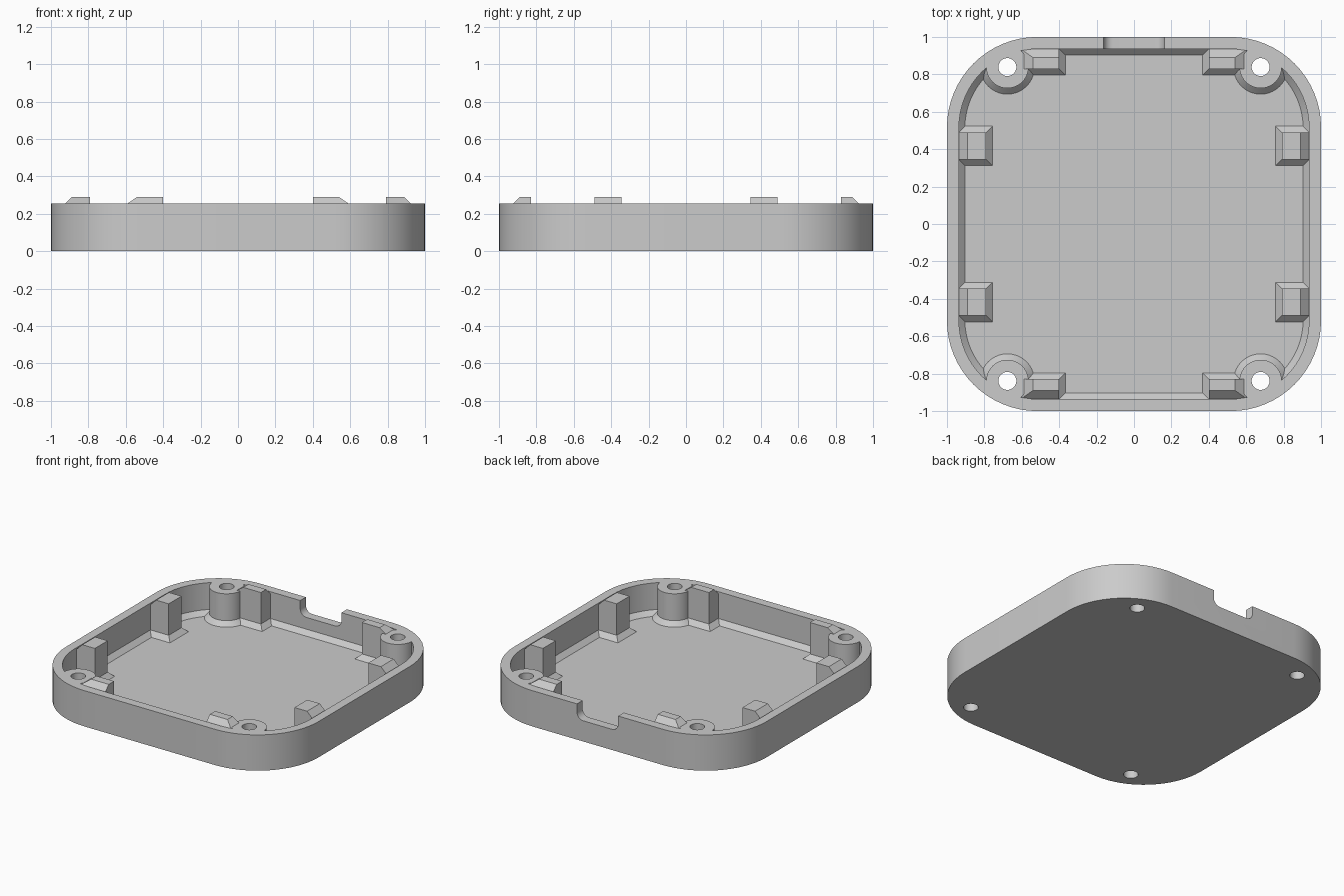
import bpy
import bmesh
from math import cos, sin, pi, radians

cube = bpy.data.objects.get("Cube")
if cube:
    bpy.data.objects.remove(cube, do_unlink=True)

grey = bpy.data.materials.new("light grey plastic")
grey.use_nodes = True
grey.diffuse_color = (0.6, 0.6, 0.6, 1)
grey.node_tree.nodes["Principled BSDF"].inputs["Base Color"].default_value = (0.6, 0.6, 0.6, 1)

HEIGHT, MM, WALL = 0.256, 0.032, 0.064   # rim height, chamfer size, wall thickness
CORNERS = [(sx, sy) for sx in (-1, 1) for sy in (-1, 1)]


def ring(x0, x1, y0, y1, z, r=0, n=16):
    """Rectangle outline, with corners rounded when r is given."""
    pts = []
    for i, (cx, cy) in enumerate([(x1 - r, y1 - r), (x0 + r, y1 - r), (x0 + r, y0 + r), (x1 - r, y0 + r)]):
        for k in range(n + 1 if r else 1):
            a = (i + k / n) * pi / 2
            pts.append((cx + r * cos(a), cy + r * sin(a), z))
    return pts


def square(half, r, z):
    return ring(-half, half, -half, half, z, r)


def circle(x, y, r, z):
    return ring(x - r, x + r, y - r, y + r, z, r, 10)


def loft(name, rings, sx=1, sy=1):
    """Closed solid through a stack of outlines, mirrored by sx and sy."""
    bm = bmesh.new()
    loops = [[bm.verts.new((x * sx, y * sy, z)) for x, y, z in pts] for pts in rings]
    n = len(loops[0])
    for a, b in zip(loops, loops[1:]):
        for i in range(n):
            j = (i + 1) % n
            bm.faces.new((a[i], a[j], b[j], b[i]))
    bm.faces.new(loops[0][::-1])
    bm.faces.new(loops[-1])
    bmesh.ops.remove_doubles(bm, verts=bm.verts, dist=1e-5)
    bmesh.ops.recalc_face_normals(bm, faces=bm.faces)
    mesh = bpy.data.meshes.new(name)
    bm.to_mesh(mesh)
    bm.free()
    mesh.materials.append(grey)
    obj = bpy.data.objects.new(name, mesh)
    bpy.context.collection.objects.link(obj)
    return obj


def combine(target, tool, operation):
    """Apply a boolean and discard the tool."""
    bpy.context.view_layer.objects.active = target
    mod = target.modifiers.new(operation, 'BOOLEAN')
    mod.operation, mod.object, mod.solver = operation, tool, 'EXACT'
    bpy.ops.object.modifier_apply(modifier=mod.name)
    bpy.data.objects.remove(tool, do_unlink=True)


# Cavity with a chamfered foot, leaving flared screw bosses standing
BOSS_X, BOSS_Y, BOSS_R = 0.677, 0.839, 0.113
inner, radius = 1 - WALL, 0.484 - WALL
cavity = loft("cavity", [square(inner - MM, radius - MM, MM),
                         square(inner, radius, 2 * MM),
                         square(inner, radius, 0.4)])
for sx, sy in CORNERS:
    boss = loft("boss", [circle(BOSS_X, BOSS_Y, BOSS_R + 2 * MM, 0),
                         circle(BOSS_X, BOSS_Y, BOSS_R, 2 * MM),
                         circle(BOSS_X, BOSS_Y, BOSS_R, 0.5)], sx, sy)
    combine(cavity, boss, 'DIFFERENCE')

# Tray
tray = loft("tray", [square(1, 0.484, 0), square(1, 0.484, HEIGHT)])
combine(tray, cavity, 'DIFFERENCE')

# Locating posts: ramped top and chamfered foot
FOOT = 0.045


def post(x, y, top_x, top_y, grow_y1, sx, sy):
    block = loft("post", [ring(*x, *y, 0.02), ring(*x, *y, 0.22),
                          ring(x[0], top_x, y[0], top_y, 0.29)], sx, sy)
    foot = loft("post_foot", [ring(x[0] - FOOT, x[1], y[0] - FOOT, y[1] + grow_y1, 0.02),
                              ring(*x, *y, 0.02 + FOOT)], sx, sy)
    combine(tray, block, 'UNION')
    combine(tray, foot, 'UNION')


for sx, sy in CORNERS:
    post((0.79, 0.96), (0.345, 0.49), 0.89, 0.49, FOOT, sx, sy)
    post((0.40, 0.64), (0.83, 0.96), 0.54, 0.89, 0, sx, sy)

# Screw holes through the bosses
for sx, sy in CORNERS:
    hole = loft("screw_hole", [circle(BOSS_X, BOSS_Y, 0.048, -0.1),
                               circle(BOSS_X, BOSS_Y, 0.048, 0.5)], sx, sy)
    combine(tray, hole, 'DIFFERENCE')

# Cable notch with rounded lower corners in the back wall
profile = ring(-0.163, 0.163, 0.148, 0.5, 0, 0.05, 8)
notch = loft("cable_notch", [[(x, y, z) for x, z, _ in profile] for y in (0.8, 1.1)])
combine(tray, notch, 'DIFFERENCE')

# Smooth curves, crisp edges
bpy.ops.object.select_all(action='DESELECT')
tray.select_set(True)
bpy.context.view_layer.objects.active = tray
bpy.ops.object.shade_smooth_by_angle(angle=radians(30))
